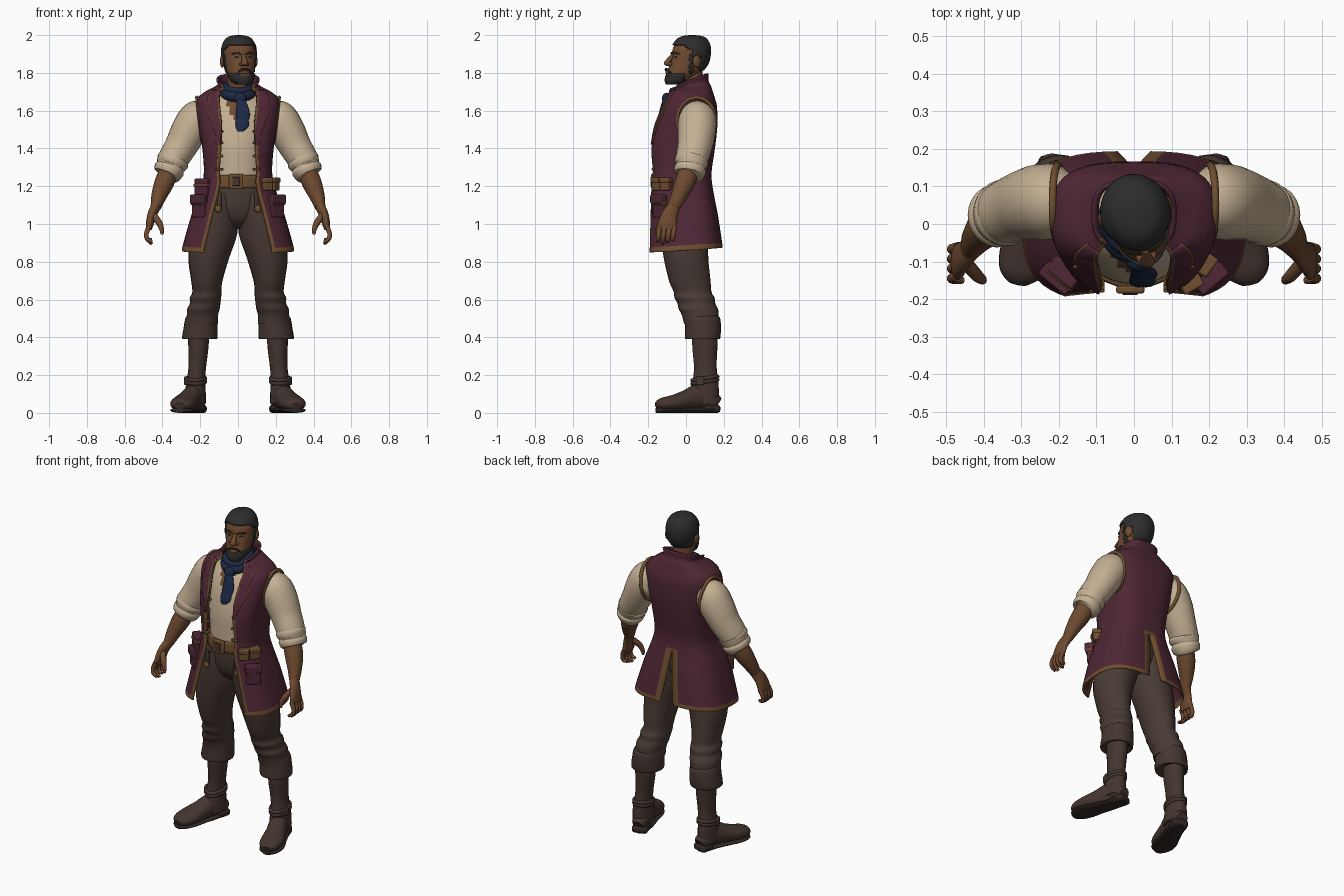
import bpy, bmesh, math
from mathutils import Vector, Matrix

cube = bpy.data.objects.get("Cube")
if cube:
    bpy.data.objects.remove(cube)


def material(name, *rgb):
    m = bpy.data.materials.new(name)
    m.use_nodes = True
    m.diffuse_color = (*rgb, 1)
    node = next(n for n in m.node_tree.nodes if n.type == 'BSDF_PRINCIPLED')
    node.inputs["Base Color"].default_value = (*rgb, 1)
    node.inputs["Roughness"].default_value = 0.8
    return m


burgundy = material("burgundy cloth", .078, .02, .036)
cream = material("cream linen", .55, .43, .29)
trouser_brown = material("trouser brown", .066, .043, .034)
boot_brown = material("boot leather", .058, .036, .029)
skin_brown = material("brown skin", .155, .068, .029)
hair_black = material("black hair", .026, .026, .027)
navy = material("navy scarf", .012, .022, .06)
tan = material("tan leather", .16, .077, .029)
sole_dark = material("dark sole", .03, .021, .018)
X, Y, Z = Vector((1, 0, 0)), Vector((0, 1, 0)), Vector((0, 0, 1))


def finish(name, bm, mats, mirror=False, thick=0, bevel=0):
    bmesh.ops.recalc_face_normals(bm, faces=bm.faces[:])
    me = bpy.data.meshes.new(name)
    bm.to_mesh(me)
    bm.free()
    for m in mats if isinstance(mats, list) else [mats]:
        me.materials.append(m)
    me.shade_smooth()
    me.set_sharp_from_angle(angle=math.radians(45))
    ob = bpy.data.objects.new(name, me)
    bpy.context.scene.collection.objects.link(ob)
    if mirror:
        ob.modifiers.new("mirror", 'MIRROR')
    if thick:
        s = ob.modifiers.new("thickness", 'SOLIDIFY')
        s.thickness, s.offset = thick, 0
    if bevel:
        b = ob.modifiers.new("bevel", 'BEVEL')
        b.width, b.segments = bevel, 2
    return ob


def refine(pts, closed=False, steps=4):
    """Smooth curve through tuples of any length."""
    k, out = len(pts), []
    for i in range(k if closed else k - 1):
        quad = [pts[(i + j) % k] if closed else pts[min(max(i + j, 0), k - 1)] for j in (-1, 0, 1, 2)]
        for s in range(steps):
            t = s / steps
            out.append([.5 * (2 * q + (r - p) * t + (2 * p - 5 * q + 4 * r - w) * t * t
                              + (3 * q - p - 3 * r + w) * t ** 3) for p, q, r, w in zip(*quad)])
    return out if closed else out + [list(pts[-1])]


def surface(name, rings, mats, wrap=True, closed=False, paint=None, keep=None, **kw):
    """Quads between rings; paint gives a material index, keep filters faces."""
    bm = bmesh.new()
    vs = [[bm.verts.new(p) for p in ring] for ring in rings]
    rows, n = len(vs), len(vs[0])
    for i in range(rows if closed else rows - 1):
        for j in range(n if wrap else n - 1):
            a, b = vs[i], vs[(i + 1) % rows]
            f = bm.faces.new((a[j], a[(j + 1) % n], b[(j + 1) % n], b[j]))
            if paint:
                f.material_index = int(paint(f.calc_center_median(), j))
    if wrap and not closed:
        bm.faces.new(vs[0])
        bm.faces.new(vs[-1])
    if keep:
        gone = [f for f in bm.faces if not keep(f.calc_center_median())]
        bmesh.ops.delete(bm, geom=gone, context='FACES')
    return finish(name, bm, mats, **kw)


def loft(name, secs, mats, ref=None, n=24, closed=False, **kw):
    """Sections are x, y, z and two radii; rings are level unless ref is given."""
    pts, rings = refine(secs, closed), []
    for i, (x, y, z, ru, rv) in enumerate(pts):
        u, v, c = X, Y, Vector((x, y, z))
        if ref:
            after = pts[(i + 1) % len(pts)] if closed else pts[min(i + 1, len(pts) - 1)]
            before = pts[i - 1] if closed else pts[max(i - 1, 0)]
            t = (Vector(after[:3]) - Vector(before[:3])).normalized()
            u = (ref - t * ref.dot(t)).normalized()
            v = t.cross(u)
        angles = [math.tau * k / n for k in range(n)]
        rings.append([c + u * max(ru, .001) * math.cos(a) + v * max(rv, .001) * math.sin(a) for a in angles])
    return surface(name, rings, mats, closed=closed, **kw)


def panel(name, rows, cols, mats, **kw):
    """Half a garment: z, half width, front y, back y, start and end angle.
    The hem dips to the front and the collar rises to the back."""
    rings = []
    for z, rx, yf, yb, a0, a1 in refine(rows):
        ring = []
        for t in cols:
            a = math.radians(min(a0 + (a1 - a0) * t, 180))
            s, c = max(math.sin(a), 0), math.cos(a)
            y = (yf + yb) / 2 - (yb - yf) / 2 * math.copysign(abs(c) ** .67, c)
            tilt = .3 * y * max(0, 1.1 - z) + 4 * (y - .1) * max(0, z - 1.7)
            ring.append((rx * s ** .67, y, z + tilt))
        rings.append(ring)
    return surface(name, rings, mats, wrap=False, mirror=True, **kw)


def placed(loc, size, turn):
    return Matrix.Translation(loc) @ Matrix.Rotation(math.radians(turn), 4, 'Z') @ Matrix.Diagonal((*size, 1))


def box(name, loc, size, mat, turn=0, bevel=.006, **kw):
    bm = bmesh.new()
    bmesh.ops.create_cube(bm, size=1, matrix=placed(loc, size, turn))
    return finish(name, bm, mat, bevel=bevel, **kw)


def ball(name, loc, size, mat, turn=0, **kw):
    bm = bmesh.new()
    bmesh.ops.create_uvsphere(bm, u_segments=16, v_segments=12, radius=1, matrix=placed(loc, size, turn))
    return finish(name, bm, mat, **kw)


# Shirt with an open neck, trousers and belt
loft("shirt", [(0, -.025, 1.2, .14, .135), (0, -.02, 1.3, .15, .14), (0, -.01, 1.42, .165, .148),
               (0, .005, 1.55, .175, .135), (0, .03, 1.64, .16, .116), (0, .045, 1.69, .09, .08),
               (0, .05, 1.72, .07, .06)], [cream, skin_brown], n=48,
     paint=lambda c, j: c.y < 0 and c.z > 1.56 and abs(c.x + .015) < (c.z - 1.55) * .5)
loft("hips", [(0, -.02, 1.24, .155, .13), (0, -.015, 1.1, .17, .128), (0, -.01, 1.02, .12, .105),
              (0, 0, .975, .05, .06)], trouser_brown)
loft("trouser_leg", [(.09, -.015, 1.16, .08, .125), (.1, -.012, 1.08, .098, .132), (.126, -.008, .95, .122, .127),
                     (.155, 0, .82, .108, .118),
                     (.165, .02, .7, .083, .11), (.165, .035, .64, .077, .1), (.172, .045, .61, .083, .106),
                     (.174, .055, .58, .081, .1), (.183, .065, .55, .086, .104), (.188, .075, .52, .083, .098),
                     (.19, .08, .47, .085, .09)], trouser_brown, mirror=True)
loft("belt", [(0, -.02, 1.19, .16, .147), (0, -.02, 1.2, .165, .152), (0, -.02, 1.25, .165, .152),
              (0, -.02, 1.26, .16, .147)], tan)
box("belt_buckle", (-.01, -.175, 1.225), (.075, .02, .08), tan)
box("buckle_centre", (-.01, -.185, 1.225), (.04, .008, .045), boot_brown, bevel=.002)
box("belt_tab", (.1, -.158, 1.12), (.024, .014, .11), boot_brown, turn=15, mirror=True)
ball("belt_tab_ring", (.105, -.163, 1.08), (.018, .01, .02), tan, mirror=True)

# Boots
loft("boot_cuff", [(.195, .085, .515, .072, .08), (.195, .088, .5, .084, .093), (.198, .09, .45, .09, .095),
                   (.202, .088, .4, .094, .094), (.202, .088, .39, .086, .088), (.2, .092, .4, .06, .065)],
     boot_brown, mirror=True)
loft("boot_shaft", [(.208, .1, .45, .058, .07), (.21, .1, .34, .053, .066), (.215, .102, .25, .047, .06),
                    (.222, .103, .18, .048, .066), (.225, .098, .12, .054, .076), (.225, .095, .05, .055, .078)],
     boot_brown, mirror=True)
foot = [(.213, .168, .048, .032, .035), (.217, .145, .06, .046, .046), (.235, .07, .082, .053, .068),
        (.262, 0, .066, .059, .054), (.287, -.07, .052, .068, .042), (.303, -.13, .044, .056, .034),
        (.309, -.157, .036, .027, .018)]
loft("boot_foot", foot, boot_brown, ref=X, mirror=True)
loft("boot_sole", [(x, y, .014, r + .001, .014) for x, y, z, r, h in foot], sole_dark, ref=X, mirror=True)
box("boot_heel", (.217, .132, .021), (.092, .088, .042), sole_dark, turn=15, mirror=True, bevel=.015)


def hoop(name, centre, rx, ry, tilt, r, mat, **kw):
    x, y, z = centre
    turns = [math.tau * k / 12 for k in range(12)]
    return loft(name, [(x + rx * math.cos(a), y + ry * math.sin(a), z + tilt * math.sin(a), r, r) for a in turns],
                mat, ref=Z, n=12, closed=True, **kw)


for z in (.165, .182):
    hoop("ankle_strap", (.222, .1, z), .048, .066, .01, .011, boot_brown, mirror=True)
box("ankle_buckle", (.272, .075, .17), (.045, .018, .045), boot_brown, turn=70, mirror=True)

# Long sleeveless coat with tan edging and a back slit
cols = [0, .035] + [.035 + .93 * k / 20 for k in range(1, 21)] + [1]
coat = [(.863, .29, -.205, .188, 29, 176.7), (.886, .287, -.203, .186, 29, 176.7),
        (1.05, .24, -.193, .162, 25, 178.7),
        (1.2, .187, -.185, .134, 22, 180), (1.28, .175, -.18, .13, 25, 180), (1.4, .183, -.184, .147, 20, 180),
        (1.52, .202, -.159, .16, 16, 180), (1.62, .215, -.122, .158, 17, 180), (1.665, .207, -.098, .147, 19, 180),
        (1.695, .172, -.085, .137, 24, 180), (1.725, .125, -.075, .127, 33, 180), (1.75, .1, -.067, .115, 40, 180),
        (1.792, .108, -.065, .113, 46, 180)]
panel("coat", coat, cols, [burgundy, tan], thick=.012,
      paint=lambda c, j: j == 0 or c.z < .88 + .07 * c.y or (j == len(cols) - 2 and c.z < 1.2))
panel("lapel", [(1.42, .195, -.19, .15, 19, 21), (1.52, .21, -.169, .16, 16, 32), (1.6, .222, -.137, .16, 17, 39),
                (1.625, .222, -.129, .16, 17, 34), (1.665, .215, -.107, .15, 19, 40), (1.72, .14, -.084, .13, 31, 56)],
      [0, .1, .3, .5, .7, .91, 1], [burgundy, tan], thick=.008, paint=lambda c, j: j in (0, 5))
turns = [math.tau * k / 12 for k in range(12)]
loft("armhole_trim", [(.203 + .014 * math.sin(a), .055 + .101 * math.cos(a), 1.55 + .12 * math.sin(a), .01, .01)
                      for a in turns], tan, ref=X, n=10, closed=True, mirror=True)
for z in (1.29, 1.36, 1.43, 1.49):
    box("coat_clasp", (.098, -.173 + max(0, z - 1.4) * .2, z), (.04, .018, .014), tan, mirror=True, bevel=.004)

# Pockets and pouches
box("coat_pocket", (.202, -.138, 1.09), (.085, .035, .11), burgundy, turn=40, mirror=True)
box("pocket_flap_edge", (.205, -.143, 1.125), (.092, .042, .05), tan, turn=40, mirror=True)
box("pocket_flap", (.206, -.145, 1.132), (.094, .044, .047), burgundy, turn=40, mirror=True)
for x, y, turn in ((.15, -.153, 30), (.188, -.105, 55)):
    box("belt_pouch", (x, y, 1.21), (.055, .045, .065), tan, turn=turn)
    box("belt_pouch_flap", (x, y, 1.232), (.06, .052, .028), tan, turn=turn)
box("hip_pouch", (-.185, -.13, 1.19), (.085, .05, .1), burgundy, turn=-40)
box("hip_pouch_band", (-.187, -.132, 1.205), (.09, .054, .015), tan, turn=-40)

# Sleeves, forearms and hands
loft("sleeve", [(.155, .06, 1.585, .06, .06), (.19, .06, 1.572, .088, .086), (.22, .06, 1.55, .1, .1),
                (.26, .057, 1.49, .096, .1), (.3, .048, 1.415, .087, .092), (.345, .03, 1.34, .08, .085),
                (.365, .023, 1.29, .07, .075)], cream, ref=X, mirror=True)
loft("sleeve_roll", [(.336, .034, 1.352, .07, .075), (.343, .03, 1.337, .086, .089), (.354, .027, 1.313, .08, .084),
                     (.358, .025, 1.303, .075, .079), (.364, .022, 1.288, .081, .085),
                     (.373, .018, 1.263, .073, .078), (.377, .016, 1.256, .055, .06)], cream, ref=X, mirror=True)
loft("forearm", [(.355, .02, 1.3, .05, .052), (.39, -.006, 1.22, .052, .054), (.418, -.037, 1.15, .041, .043),
                 (.435, -.065, 1.09, .028, .034)], skin_brown, ref=X, mirror=True)
loft("palm", [(.43, -.06, 1.1, .027, .033), (.455, -.085, 1.05, .024, .042), (.467, -.098, 1.0, .021, .05),
              (.473, -.1, .97, .015, .046)], skin_brown, ref=X, mirror=True)
for k in range(4):
    y = -.14 + .026 * k
    drop = .012 * abs(k - 1)
    loft("finger", [(.468, y, .99, .014, .014), (.485, y - .004, .95, .013, .013), (.48, y - .008, .92, .012, .012),
                    (.455, y - .01, .894 + drop, .009, .009)], skin_brown, ref=Y, n=10, mirror=True)
loft("thumb", [(.45, -.1, 1.05, .018, .018), (.42, -.135, 1.01, .017, .017), (.405, -.148, .975, .013, .013),
               (.402, -.152, .945, .008, .008)], skin_brown, ref=Y, n=12, mirror=True)

# Neck and scarf
loft("neck", [(0, .045, 1.64, .065, .065), (0, .035, 1.72, .058, .06), (0, .02, 1.82, .06, .065)], skin_brown)
hoop("scarf", (0, .003, 1.698), .07, .08, .025, .028, navy)
hoop("scarf_fold", (0, .003, 1.722), .066, .072, .02, .021, navy)
ball("scarf_knot", (.012, -.102, 1.665), (.032, .025, .03), navy)
loft("scarf_tail", [(.012, -.112, 1.66, .02, .012), (.02, -.134, 1.58, .03, .012), (.022, -.155, 1.52, .035, .01),
                    (.012, -.162, 1.49, .014, .007)], navy, n=16)
loft("scarf_short_tail", [(.025, -.11, 1.66, .015, .01), (.04, -.13, 1.59, .022, .01),
                          (.046, -.142, 1.55, .012, .007)], navy, n=16)

# Head, built facing forward and then turned
skull = [(0, -.085, 1.745, .032, .042), (0, -.062, 1.765, .055, .07), (0, -.035, 1.8, .07, .09),
         (0, -.012, 1.84, .079, .1), (0, 0, 1.88, .085, .1), (0, .005, 1.93, .083, .097),
         (0, .01, 1.97, .063, .074), (0, .012, 1.985, .038, .046), (0, .012, 1.99, .008, .01)]


def grown(d, lift):
    return [(x, y, z + lift, a + d, b + d) for x, y, z, a, b in skull]


def hair_area(c):
    return c.z > 1.95 or (c.y > -.04 and c.z > 1.92) or (c.y > -.01 and c.z > 1.885) or (c.y > .035 and c.z > 1.815)


def beard_area(c):
    chin = c.z < 1.795 and c.y < -.05 and not (abs(c.x) < .025 and c.z > 1.783)
    return chin or (-.022 < c.y < -.004 and 1.8 < c.z < 1.9 and abs(c.x) > .05)


head = [
    loft("head", skull, skin_brown, n=32),
    loft("hair", grown(.005, .006), hair_black, n=48, keep=hair_area, thick=.008),
    loft("beard", grown(.003, -.004), hair_black, n=48, keep=beard_area, thick=.006),
    loft("moustache", [(-.042, -.112, 1.797, .003, .003), (-.022, -.127, 1.816, .006, .006),
                       (0, -.131, 1.821, .005, .005), (.022, -.127, 1.816, .006, .006),
                       (.042, -.112, 1.797, .003, .003)], hair_black, ref=Z, n=10),
    loft("nose", [(0, -.092, 1.9, .01, .012), (0, -.112, 1.875, .013, .016), (0, -.126, 1.85, .018, .018),
                  (0, -.118, 1.836, .014, .01)], skin_brown, n=16),
    ball("nostril", (.016, -.112, 1.846), (.012, .014, .01), skin_brown, mirror=True),
    ball("lips", (0, -.122, 1.802), (.026, .012, .009), skin_brown),
    ball("eye", (.034, -.087, 1.884), (.012, .009, .004), hair_black, turn=15, mirror=True),
    loft("eyebrow", [(.015, -.099, 1.9, .003, .003), (.035, -.093, 1.907, .005, .004), (.058, -.073, 1.9, .003, .003)],
         hair_black, ref=Z, n=8, mirror=True),
    ball("ear", (.088, .015, 1.862), (.013, .024, .034), skin_brown, turn=15, mirror=True),
]
for part in head:
    part.location = (.006, .022, 0)
    part.rotation_euler.z = math.radians(14)
